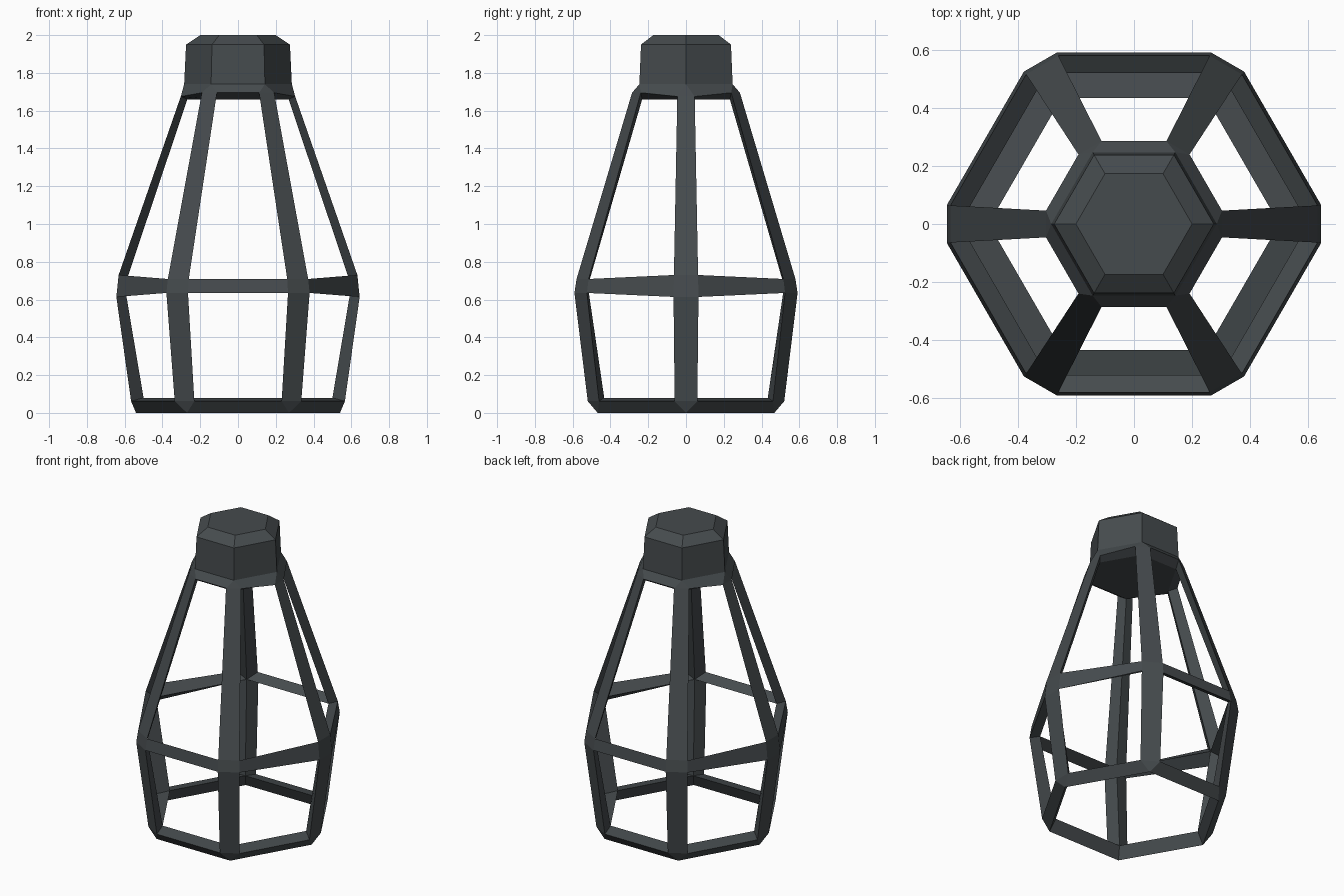
import bpy, bmesh
from math import sin, cos, pi

if "Cube" in bpy.data.objects:
    bpy.data.objects.remove(bpy.data.objects["Cube"])

metal = bpy.data.materials.new("dark_grey_metal")
metal.diffuse_color = (0.060, 0.070, 0.075, 1)
metal.use_nodes = True
metal.node_tree.nodes["Principled BSDF"].inputs["Base Color"].default_value = metal.diffuse_color


def polar(i, r, z, t=0.0):
    """Point at hexagon corner i, radius r, moved sideways by t."""
    a = i * pi / 3
    return (r * cos(a) - t * sin(a), r * sin(a) + t * cos(a), z)


def finish(bm, name):
    bmesh.ops.recalc_face_normals(bm, faces=bm.faces)
    mesh = bpy.data.meshes.new(name)
    bm.to_mesh(mesh)
    bm.free()
    mesh.materials.append(metal)
    obj = bpy.data.objects.new(name, mesh)
    bpy.context.collection.objects.link(obj)
    return obj


# Cage frame: six bent ribs joined by a collar, a middle ring and a bottom ring
bm = bmesh.new()
corners = []
for i in range(6):
    h = 0.058 if i % 3 == 0 else 0.037      # joint is taller on the two side ribs
    zc = 1.675 if i % 3 == 0 else 1.695
    c = {
        "tip": bm.verts.new(polar(i, 0.285, 1.74)),
        "foot": bm.verts.new(polar(i, 0.54, 0.0)),
        "in_top": bm.verts.new(polar(i, 0.268, 1.66)),
        "in_mid": bm.verts.new(polar(i, 0.60, 0.672)),
        "in_low": bm.verts.new(polar(i, 0.50, 0.08)),
    }
    # outer flat face of the rib: (radius, height, half width) at each level
    levels = [(0.303, zc, 0.046), (0.632, 0.672 + h, 0.064),
              (0.644, 0.672 - h, 0.066), (0.566, 0.062, 0.06)]
    for side, s in (("L", 1), ("R", -1)):
        c[side] = [bm.verts.new(polar(i, r, z, s * w)) for r, z, w in levels]
    corners.append(c)

for i in range(6):
    a, b = corners[i], corners[(i + 1) % 6]
    L, R = a["L"], b["R"]
    # rib outer faces with pointed ends
    bm.faces.new((a["tip"], a["L"][0], a["R"][0]))
    for k in range(3):
        bm.faces.new((a["L"][k], a["L"][k + 1], a["R"][k + 1], a["R"][k]))
    bm.faces.new((a["foot"], a["R"][3], a["L"][3]))
    # collar, middle ring and bottom ring outer faces
    bm.faces.new((a["tip"], b["tip"], R[0], L[0]))
    bm.faces.new((L[1], R[1], R[2], L[2]))
    bm.faces.new((L[3], R[3], b["foot"], a["foot"]))
    # underside of bottom ring
    bm.faces.new((a["foot"], b["foot"], b["in_low"], a["in_low"]))
    # sloped walls around the upper and lower window
    for k, up, dn in ((0, "in_top", "in_mid"), (2, "in_mid", "in_low")):
        outer = [L[k], R[k], R[k + 1], L[k + 1]]
        inner = [a[up], b[up], b[dn], a[dn]]
        for n in range(4):
            m = (n + 1) % 4
            bm.faces.new((outer[n], outer[m], inner[m], inner[n]))
# closed underside of the collar
bm.faces.new([c["in_top"] for c in corners])
finish(bm, "cage_frame")

# Cap: six-sided block with chamfered top
bm = bmesh.new()
rings = [[bm.verts.new(polar(i, r, z)) for i in range(6)]
         for r, z in ((0.285, 1.74), (0.275, 1.95), (0.2, 2.0))]
for lo, hi in zip(rings, rings[1:]):
    for i in range(6):
        j = (i + 1) % 6
        bm.faces.new((lo[i], lo[j], hi[j], hi[i]))
bm.faces.new(rings[-1])
bm.faces.new(rings[0][::-1])
finish(bm, "top_cap")
